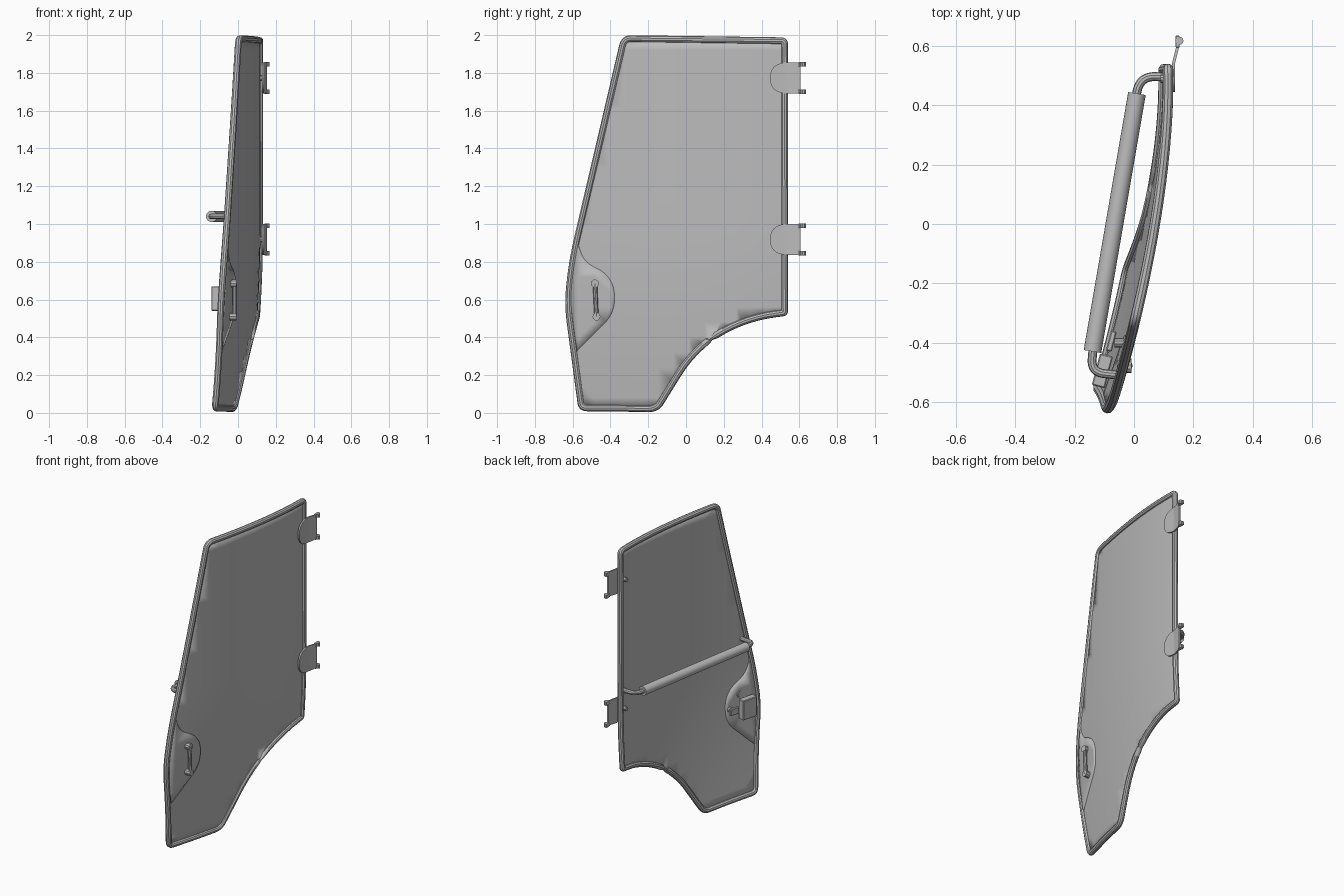
import bpy, bmesh, math
from mathutils import Vector, Matrix

cube = bpy.data.objects.get("Cube")
if cube:
    bpy.data.objects.remove(cube, do_unlink=True)

grey = bpy.data.materials.new("plain grey")
grey.use_nodes = True
grey.diffuse_color = (0.5, 0.5, 0.5, 1)
grey.node_tree.nodes["Principled BSDF"].inputs["Base Color"].default_value = (0.5, 0.5, 0.5, 1)


def bow(y, z):
    """Sideways position of the curved door skin."""
    return 0.115 - 0.172 * max(0, 0.45 - y) ** 1.69 - 0.067 * max(0, 1 - z) ** 2


def rounded(corners, steps=8, closed=True):
    """Round each corner (a, b, radius) of an outline with a small bezier."""
    out = []
    n = len(corners)
    for i, (a, b, r) in enumerate(corners):
        p = Vector((a, b))
        if r == 0:
            out.append(p)
            continue
        s = p + (Vector(corners[i - 1][:2]) - p).normalized() * r
        e = p + (Vector(corners[(i + 1) % n][:2]) - p).normalized() * r
        for k in range(steps + 1):
            t = k / steps
            out.append(s * (1 - t) ** 2 + p * 2 * t * (1 - t) + e * t * t)
    return out


def finish(ob, angle=35):
    ob.data.materials.clear()
    ob.data.materials.append(grey)
    bpy.ops.object.select_all(action='DESELECT')
    ob.select_set(True)
    bpy.context.view_layer.objects.active = ob
    bpy.ops.object.shade_smooth_by_angle(angle=math.radians(angle))
    return ob


def from_bmesh(name, bm, angle=35):
    bmesh.ops.recalc_face_normals(bm, faces=bm.faces)
    me = bpy.data.meshes.new(name)
    bm.to_mesh(me)
    bm.free()
    ob = bpy.data.objects.new(name, me)
    bpy.context.collection.objects.link(ob)
    return finish(ob, angle)


def sheet(name, outline, thick, offset=0.0):
    """Fill an outline, slice it into a grid and bend it onto the door skin."""
    bm = bmesh.new()
    bm.faces.new([bm.verts.new((0, p.x, p.y)) for p in outline])
    for axis, lo, hi in ((1, -0.65, 0.6), (2, 0, 2)):
        count = int((hi - lo) / 0.08)
        for i in range(1, count):
            co, no = Vector(), Vector()
            co[axis] = lo + (hi - lo) * i / count
            no[axis] = 1
            bmesh.ops.bisect_plane(bm, geom=bm.verts[:] + bm.edges[:] + bm.faces[:],
                                   plane_co=co, plane_no=no)
    for v in bm.verts:
        v.co.x = bow(v.co.y, v.co.z) + offset
    ob = from_bmesh(name, bm)
    mod = ob.modifiers.new("Thickness", 'SOLIDIFY')
    mod.thickness = thick
    mod.offset = 0
    return ob


def tube(name, points, radius, closed=False, sides=3):
    cu = bpy.data.curves.new(name, 'CURVE')
    cu.dimensions = '3D'
    cu.bevel_depth = radius
    cu.bevel_resolution = sides
    cu.use_fill_caps = True
    sp = cu.splines.new('POLY')
    sp.points.add(len(points) - 1)
    for q, p in zip(sp.points, points):
        q.co = (*p, 1)
    sp.use_cyclic_u = closed
    ob = bpy.data.objects.new(name, cu)
    bpy.context.collection.objects.link(ob)
    bpy.ops.object.select_all(action='DESELECT')
    ob.select_set(True)
    bpy.context.view_layer.objects.active = ob
    bpy.ops.object.convert(target='MESH')
    return finish(bpy.context.view_layer.objects.active)


def box(name, centre, size, turn=0.0, bevel=0.004):
    bm = bmesh.new()
    bmesh.ops.create_cube(bm, size=1)
    bmesh.ops.scale(bm, vec=size, verts=bm.verts)
    bmesh.ops.bevel(bm, geom=bm.edges[:], offset=bevel, segments=1, affect='EDGES')
    bmesh.ops.transform(bm, matrix=Matrix.Translation(centre) @ Matrix.Rotation(turn, 4, 'Z'),
                        verts=bm.verts)
    return from_bmesh(name, bm, 20)


# Door outline in y, z with a rounding radius
door = rounded([(-0.327, 1.982, 0.04), (0.522, 1.97, 0.02), (0.522, 0.53, 0.012),
                (0.28, 0.5, 0.2), (0.03, 0.32, 0.14), (-0.155, 0.022, 0.04),
                (-0.553, 0.026, 0.03), (-0.627, 0.58, 0.1), (-0.6, 0.82, 0.12)])

# Glass panel and its tubular frame
sheet("glass_panel", door, 0.008)
rim = []
for i, p in enumerate(door):
    q = door[(i + 1) % len(door)]
    n = max(1, round((q - p).length / 0.06))
    rim += [p.lerp(q, k / n) for k in range(n)]
tube("door_frame", [(bow(*p), *p) for p in rim], 0.018, closed=True)

# Lock plate at the front edge
plate = rounded([(-0.575, 0.91, 0), (-0.54, 0.8, 0.06), (-0.38, 0.72, 0.1),
                 (-0.375, 0.53, 0.08), (-0.575, 0.33, 0), (-0.612, 0.6, 0.1)])
sheet("lock_plate", plate, 0.022)

# Outside handle: grip with two round feet
skin = bow(-0.48, 0.6)
ends = [(-0.482, 0.685), (-0.474, 0.51)]
tube("outer_handle", [(skin + 0.03, *p) for p in ends], 0.012)
for label, p in zip(("upper", "lower"), ends):
    tube(label + "_handle_foot", [(skin - 0.01, *p), (skin + 0.04, *p)], 0.021)

# Lock case and release knob on the inside
turn = -math.atan(0.26)
box("lock_case", (bow(-0.49, 0.6) - 0.056, -0.495, 0.605), (0.045, 0.11, 0.13), turn)
knob = bow(-0.4, 0.6)
tube("release_stem", [(knob, -0.4, 0.61), (knob - 0.04, -0.4, 0.61)], 0.016)
box("release_knob", (knob - 0.05, -0.395, 0.61), (0.02, 0.07, 0.045), turn)

# Inside grab bar with bent ends
grab = 1.04
tube("grab_bar", [(0.01, 0.44, grab), (-0.14, -0.43, grab)], 0.03, sides=6)
rear = rounded([(0.005, 0.42, 0), (0.02, 0.5, 0.055), (0.112, 0.495, 0)])
front = rounded([(-0.138, -0.42, 0), (-0.145, -0.5, 0.045), (-0.05, -0.51, 0)])
tube("rear_bar_end", [(p.x, p.y, grab) for p in rear], 0.015)
tube("front_bar_end", [(p.x, p.y, grab) for p in front], 0.015)

# Hinges: tongue-shaped leaf, two lugs with pins and an inside bolt
leaf = rounded([(0.605, 0.08, 0), (0.54, 0.084, 0.03), (0.445, 0.07, 0.07),
                (0.445, -0.07, 0.07), (0.54, -0.084, 0.03), (0.605, -0.08, 0)])
for label, z in (("upper", 1.773), ("lower", 0.918)):
    bm = bmesh.new()
    face = bm.faces.new([bm.verts.new((0, p.x, z + p.y)) for p in leaf])
    bmesh.ops.bisect_plane(bm, geom=bm.verts[:] + bm.edges[:] + [face],
                           plane_co=(0, 0.54, 0), plane_no=(0, 1, 0))
    top = bmesh.ops.extrude_face_region(bm, geom=bm.faces[:])["geom"]
    bmesh.ops.translate(bm, vec=(0.01, 0, 0),
                        verts=[v for v in top if isinstance(v, bmesh.types.BMVert)])
    for v in bm.verts:
        v.co.x += 0.128 + max(0, v.co.y - 0.54) * 0.25
    from_bmesh(label + "_hinge_leaf", bm)
    for side, dz in (("top", 0.073), ("bottom", -0.073)):
        box(f"{label}_hinge_{side}_lug", (0.147, 0.615, z + dz), (0.014, 0.04, 0.024), 0.0, 0.002)
        tube(f"{label}_hinge_{side}_pin",
             [(0.153, 0.618, z + dz - 0.012), (0.153, 0.618, z + dz + 0.012)], 0.014)
    tube(label + "_hinge_bolt", [(0.13, 0.49, z), (0.09, 0.49, z)], 0.014)
